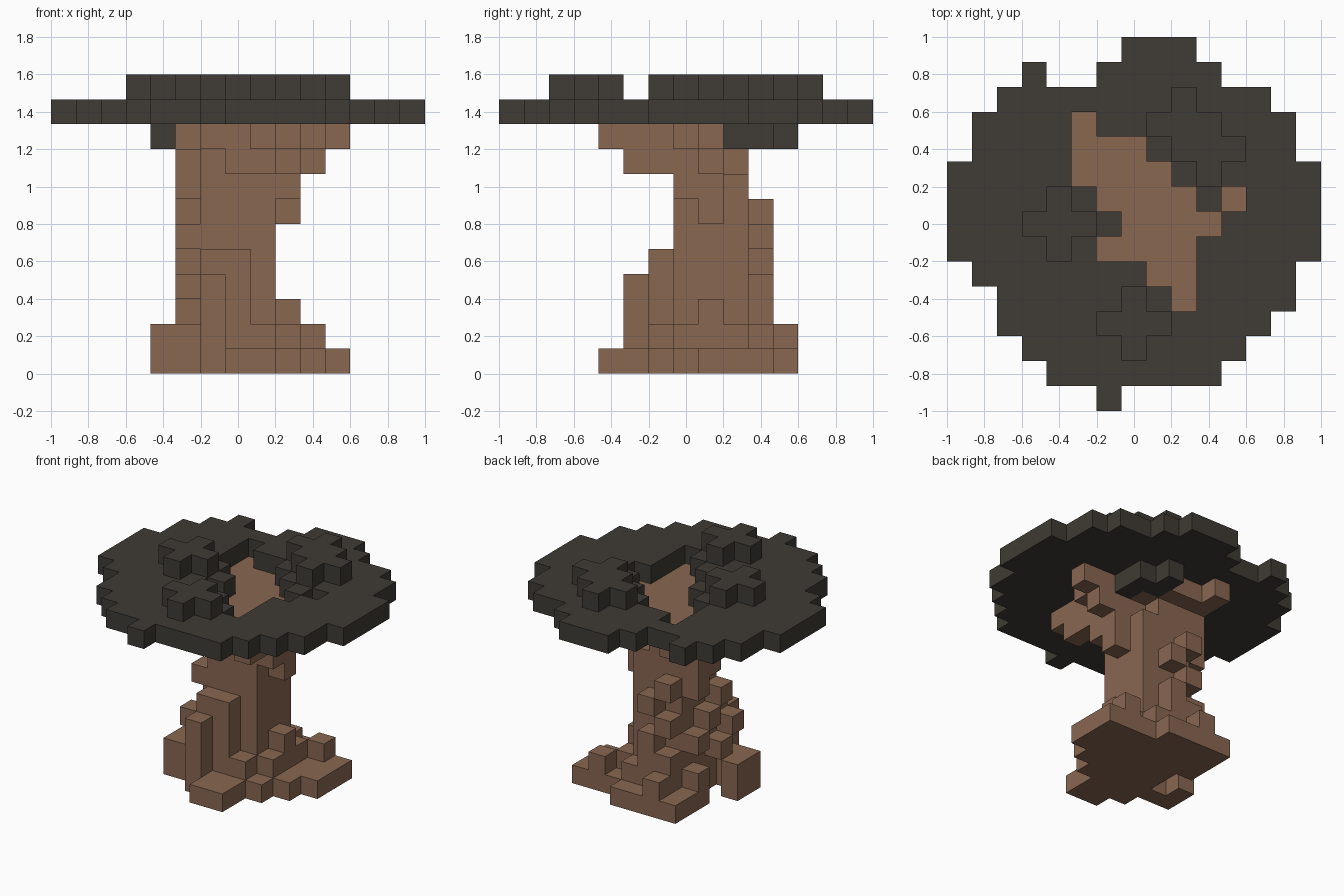
import bpy, bmesh

if "Cube" in bpy.data.objects:
    bpy.data.objects.remove(bpy.data.objects["Cube"])

U = 2 / 15  # block size: the model is a 15 x 15 x 12 block grid


def material(name, rgb):
    m = bpy.data.materials.new(name)
    m.diffuse_color = (*rgb, 1)
    m.use_nodes = True
    m.node_tree.nodes["Principled BSDF"].inputs["Base Color"].default_value = m.diffuse_color
    return m


brown = material("bark brown", (0.25, 0.135, 0.083))
dark = material("dark leaf grey", (0.050, 0.044, 0.035))


def blocks(z, *rects):
    """Cells of one layer from rectangles (x0, x1, y0, y1), ends excluded."""
    return {(x, y, z) for x0, x1, y0, y1 in rects
            for x in range(x0, x1) for y in range(y0, y1)}


def diamond(cx, cy, z, r):
    return {(cx + i, cy + j, z) for i in range(-r, r + 1) for j in range(-r, r + 1)
            if abs(i) + abs(j) <= r}


# Roots: wide stepped foot
roots = blocks(0, (7, 9, 4, 5), (6, 9, 5, 6), (4, 10, 6, 7), (4, 5, 7, 8), (6, 11, 7, 8),
               (6, 12, 8, 9), (5, 12, 9, 11), (5, 9, 11, 12))
roots |= blocks(1, (6, 7, 5, 6), (4, 9, 6, 7), (4, 5, 7, 8), (6, 10, 7, 8),
                (6, 10, 8, 9), (5, 10, 9, 10), (6, 9, 10, 11), (10, 11, 10, 11), (6, 7, 11, 12))

# Trunk: narrow knobbly column
trunk = blocks(2, (6, 7, 5, 6), (6, 8, 6, 7), (5, 9, 7, 8), (6, 10, 8, 9), (6, 9, 9, 10), (6, 8, 10, 11))
trunk |= blocks(3, (6, 7, 5, 6), (5, 8, 6, 7), (6, 9, 7, 10), (5, 6, 9, 10), (7, 8, 10, 11))
trunk |= blocks(4, (6, 8, 6, 7), (6, 9, 7, 10), (5, 6, 8, 9), (6, 7, 10, 11))
trunk |= blocks(5, (6, 9, 7, 10), (5, 6, 7, 8), (7, 8, 10, 11))
trunk |= blocks(6, (6, 9, 7, 10), (9, 10, 8, 9), (5, 6, 9, 10), (6, 7, 10, 11))
trunk |= blocks(7, (6, 9, 7, 10), (9, 10, 7, 9), (5, 6, 8, 10))

# Branches spreading under the canopy
branches = blocks(8, (9, 10, 5, 6), (7, 10, 6, 7), (6, 10, 7, 8), (5, 11, 8, 9), (5, 8, 9, 10))
crown = blocks(9, (5, 6, 11, 12), (5, 8, 10, 11), (5, 9, 9, 10), (6, 10, 8, 9), (11, 12, 8, 9),
               (7, 11, 7, 8), (6, 10, 6, 7), (8, 10, 5, 6), (9, 10, 4, 5))
branches |= crown | {(6, 7, 9), (10, 8, 9)}

# Canopy: flat ragged disc, open above the branches
rows = [(6, 7), (4, 11), (3, 12), (2, 13), (2, 14), (1, 14), (0, 15), (0, 15),
        (0, 15), (0, 15), (1, 14), (1, 14), (2, 13), (6, 11), (7, 10)]
canopy = {(x, y, 10) for y, (a, b) in enumerate(rows) for x in range(a, b)}
canopy |= {(3, 13, 10)}
canopy -= {(x, y, 10) for x, y, z in crown}

# Leaf clumps: cross on top, diamond below
clumps = set()
for cx, cy in ((4, 7), (7, 3), (9, 11), (10, 10)):
    clumps |= diamond(cx, cy, 11, 1)
    canopy |= diamond(cx, cy, 10, 2)
clumps |= {(4, 7, 9), (8, 10, 9), (9, 10, 9), (9, 9, 9), (8, 11, 9)}

parts = [("roots", roots, brown), ("trunk", trunk, brown), ("branches", branches, brown),
         ("canopy", canopy, dark), ("leaf_clumps", clumps, dark)]
filled = set().union(*(cells for _, cells, _ in parts))


def build(name, cells, mat):
    """Make the outward faces of the cells that touch empty space."""
    bm = bmesh.new()
    verts = {}

    def vert(p):
        if p not in verts:
            verts[p] = bm.verts.new((p[0] * U - 1, p[1] * U - 1, p[2] * U))
        return verts[p]

    for c in sorted(cells):
        for axis in range(3):
            for side in (0, 1):
                n = list(c)
                n[axis] += 2 * side - 1
                if tuple(n) in filled:
                    continue
                b, d = (axis + 1) % 3, (axis + 2) % 3
                loop = []
                for s, t in ((0, 0), (1, 0), (1, 1), (0, 1)):
                    p = list(c)
                    p[axis] += side
                    p[b] += s
                    p[d] += t
                    loop.append(vert(tuple(p)))
                bm.faces.new(loop if side else loop[::-1])
    me = bpy.data.meshes.new(name)
    bm.to_mesh(me)
    bm.free()
    me.materials.append(mat)
    bpy.context.collection.objects.link(bpy.data.objects.new(name, me))


for part in parts:
    build(*part)
